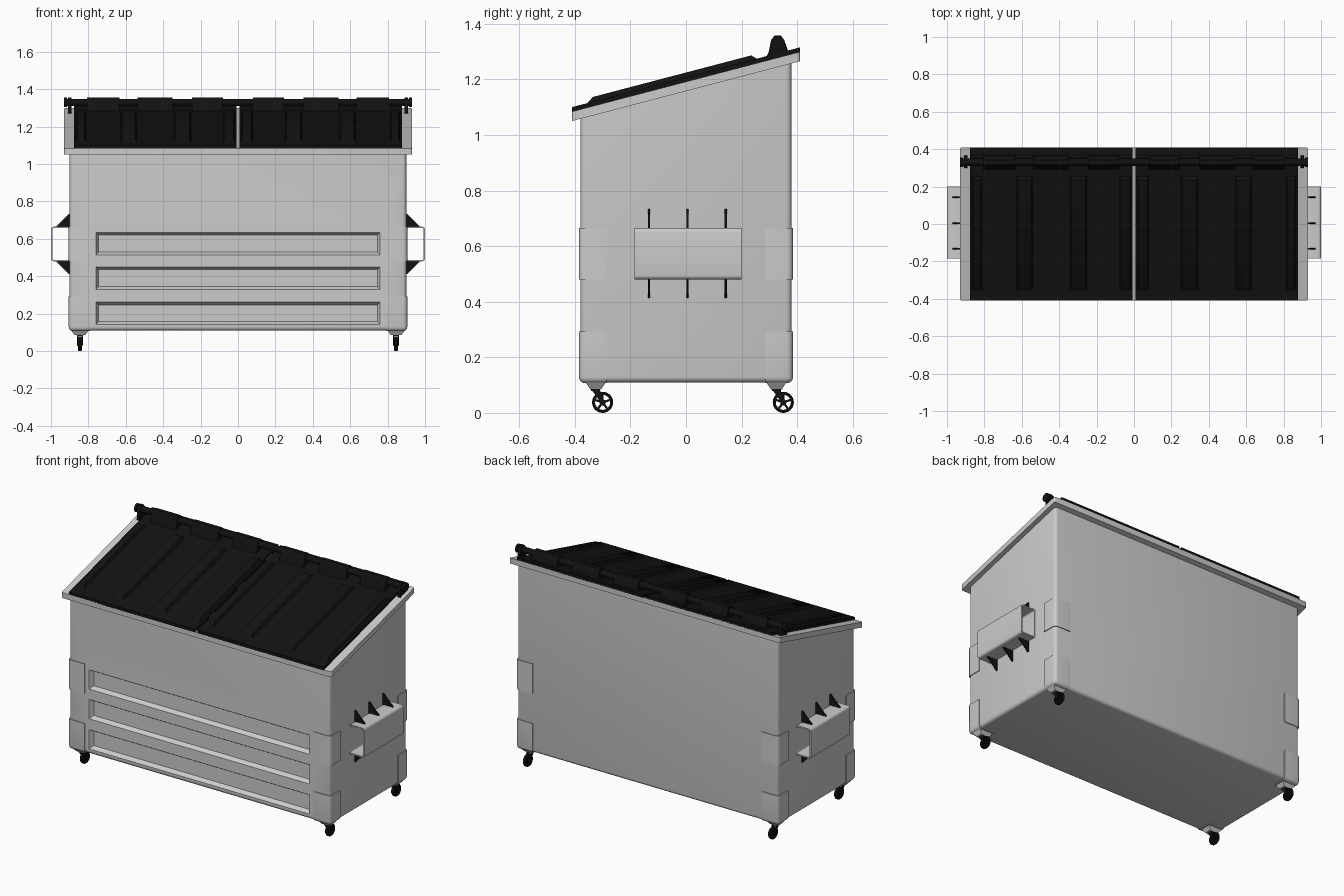
import bpy, bmesh, math
from mathutils import Vector

if "Cube" in bpy.data.objects:
    bpy.data.objects.remove(bpy.data.objects["Cube"])

black = bpy.data.materials.new("black_plastic")
black.diffuse_color = (0.006, 0.006, 0.006, 1)
black.use_nodes = True
black.node_tree.nodes["Principled BSDF"].inputs["Base Color"].default_value = black.diffuse_color


def finish(name, bm, mat=None, angle=35):
    bmesh.ops.recalc_face_normals(bm, faces=bm.faces[:])
    me = bpy.data.meshes.new(name)
    bm.to_mesh(me)
    bm.free()
    ob = bpy.data.objects.new(name, me)
    bpy.context.collection.objects.link(ob)
    if mat:
        me.materials.append(mat)
    me.shade_smooth()
    me.set_sharp_from_angle(angle=math.radians(angle))
    return ob


def hexa(bm, ring_a, ring_b):
    """Solid between two matching rings of points."""
    a = [bm.verts.new(p) for p in ring_a]
    b = [bm.verts.new(p) for p in ring_b]
    n = len(a)
    bm.faces.new(a)
    bm.faces.new(b[::-1])
    for i in range(n):
        bm.faces.new((a[i], b[i], b[(i + 1) % n], a[(i + 1) % n]))


def rect(x0, x1, y0, y1, z):
    return [(x0, y0, z), (x1, y0, z), (x1, y1, z), (x0, y1, z)]


def prism_x(bm, yz, x0, x1):
    hexa(bm, [(x0, y, z) for y, z in yz], [(x1, y, z) for y, z in yz])


def bevel(bm, test, r, seg=4):
    edges = [e for e in bm.edges if test(*[v.co for v in e.verts])]
    bmesh.ops.bevel(bm, geom=edges, offset=r, segments=seg, profile=0.5, affect='EDGES')


def slope(y):  # underside of the sloped rim
    return 1.05 + 0.262 * (y + 0.41)


def sloped(x0, x1, y0, y1, h):
    return [(x, y, slope(y) + h) for x, y, _ in rect(x0, x1, y0, y1, 0)]


def vertical(a, b):
    return abs(a.x - b.x) < 1e-4 and abs(a.y - b.y) < 1e-4


# body tub with rounded corners and bottom
bm = bmesh.new()
hexa(bm, rect(-0.9, 0.9, -0.38, 0.38, 0.11), sloped(-0.9, 0.9, -0.38, 0.38, 0.01))
bevel(bm, lambda a, b: vertical(a, b) or max(a.z, b.z) < 0.12, 0.02)
body = finish("body", bm)

# three recessed panels pressed into the front
bm = bmesh.new()
for z in (0.2025, 0.39, 0.575):
    def panel(y, hx, hz):
        return [(-hx, y, z - hz), (hx, y, z - hz), (hx, y, z + hz), (-hx, y, z + hz)]
    hexa(bm, panel(-0.39, 0.766, 0.066), panel(-0.355, 0.745, 0.045))
cutter = finish("panel_cutter", bm)
cutter.hide_render = True
mod = body.modifiers.new("panels", 'BOOLEAN')
mod.operation, mod.solver, mod.object = 'DIFFERENCE', 'EXACT', cutter
dg = bpy.context.evaluated_depsgraph_get()
body.data = bpy.data.meshes.new_from_object(body.evaluated_get(dg))
body.modifiers.clear()
bpy.data.objects.remove(cutter)
body.data.shade_smooth()
body.data.set_sharp_from_angle(angle=math.radians(30))

# sloped rim
bm = bmesh.new()
hexa(bm, sloped(-0.93, 0.93, -0.41, 0.41, 0), sloped(-0.93, 0.93, -0.41, 0.41, 0.034))
bevel(bm, vertical, 0.01, 3)
finish("rim", bm)

# reinforcing plates on the corners
for sx in (-1, 1):
    for sy in (-1, 1):
        for part, z0, z1 in (("upper", 0.48, 0.665), ("lower", 0.107, 0.293)):
            bm = bmesh.new()
            xs, ys = sorted((sx * 0.79, sx * 0.905)), sorted((sy * 0.285, sy * 0.385))
            hexa(bm, rect(*xs, *ys, z0), rect(*xs, *ys, z1))

            def outer(a, b):
                on_x = min(a.x * sx, b.x * sx) > 0.9
                on_y = min(a.y * sy, b.y * sy) > 0.38
                low = part == "lower" and max(a.z, b.z) < 0.12
                return (on_x and on_y) or (low and (on_x or on_y))
            bevel(bm, outer, 0.022)
            finish(part + "_corner_plate", bm)

# fork pockets: rounded tubes open front to back, with triangular gussets
for sx in (-1, 1):
    bm = bmesh.new()

    def outline(x0, x1, z0, z1, r):
        pts = []
        for cx, cz, a0 in ((x1 - r, z1 - r, 0), (x0 + r, z1 - r, 90),
                           (x0 + r, z0 + r, 180), (x1 - r, z0 + r, 270)):
            for i in range(5):
                a = math.radians(a0 + i * 22.5)
                pts.append((sx * (cx + r * math.cos(a)), cz + r * math.sin(a)))
        return pts
    loops = [[bm.verts.new((x, y, z)) for x, z in pts]
             for pts, y in ((outline(0.895, 1.0, 0.48, 0.665, 0.015), -0.185),
                            (outline(0.895, 1.0, 0.48, 0.665, 0.015), 0.2),
                            (outline(0.903, 0.992, 0.488, 0.657, 0.008), 0.2),
                            (outline(0.903, 0.992, 0.488, 0.657, 0.008), -0.185))]
    for k in range(4):
        p, q = loops[k], loops[(k + 1) % 4]
        for i in range(20):
            j = (i + 1) % 20
            bm.faces.new((p[i], p[j], q[j], q[i]))
    finish("fork_pocket", bm)

    bm = bmesh.new()
    for y in (-0.133, 0.005, 0.143):
        for z0, z1 in ((0.66, 0.733), (0.485, 0.413)):
            tri = [(0.895, z0), (0.97, z0), (0.97, z0 + (z1 - z0) * 0.1), (0.905, z1), (0.895, z1)]
            hexa(bm, [(sx * x, y - 0.004, z) for x, z in tri],
                 [(sx * x, y + 0.004, z) for x, z in tri])
    finish("pocket_gussets", bm, black)

# two lids with raised ribs and hinge lugs
rib_spans = ((0.015, 0.08), (0.25, 0.345), (0.54, 0.63), (0.81, 0.868))
lug_spans = ((0.075, 0.25), (0.345, 0.54), (0.63, 0.81))
lug = [(0.285, slope(0.285) + 0.04), (0.298, 1.3), (0.306, 1.34), (0.318, 1.357),
       (0.342, 1.357), (0.354, 1.34), (0.368, 1.3), (0.368, slope(0.368) + 0.04)]
for sx in (-1, 1):
    bm = bmesh.new()
    xs = sorted((sx * 0.007, sx * 0.878))
    hexa(bm, sloped(*xs, -0.41, 0.41, 0.03), sloped(*xs, -0.41, 0.41, 0.05))
    finish("lid", bm, black)
    bm = bmesh.new()
    for a, b in rib_spans:
        x0, x1 = sorted((sx * a, sx * b))
        hexa(bm, sloped(x0, x1, -0.36, 0.26, 0.045),
             sloped(x0 + 0.01, x1 - 0.01, -0.335, 0.235, 0.067))
    finish("lid_ribs", bm, black)
    bm = bmesh.new()
    for a, b in lug_spans:
        prism_x(bm, lug, sx * (a + 0.004), sx * (b - 0.004))
    finish("hinge_lugs", bm, black)

    # hinge rod end bracket
    bm = bmesh.new()
    prism_x(bm, [(0.298, 1.25), (0.306, 1.34), (0.318, 1.355), (0.342, 1.355),
                 (0.354, 1.34), (0.37, 1.27)], sx * 0.89, sx * 0.908)
    finish("hinge_bracket", bm, black)


def disc(r, x, cy, cz, n):
    return [(x, cy + r * math.cos(2 * math.pi * i / n), cz + r * math.sin(2 * math.pi * i / n))
            for i in range(n)]


# hinge rod with end caps
bm = bmesh.new()
hexa(bm, disc(0.019, -0.92, 0.33, 1.33, 20), disc(0.019, 0.92, 0.33, 1.33, 20))
for s in (-1, 1):
    hexa(bm, disc(0.026, s * 0.915, 0.33, 1.33, 20), disc(0.026, s * 0.93, 0.33, 1.33, 20))
finish("hinge_rod", bm, black)

# casters: mount, fork and spoked wheel
N = 28
for sx in (-1, 1):
    for y0 in (-0.325, 0.325):
        cx, wy, wz = sx * 0.845, y0 + 0.025, 0.038
        bm = bmesh.new()
        hexa(bm, rect(cx - 0.05, cx + 0.05, y0 - 0.04, y0 + 0.04, 0.115),
             rect(cx - 0.028, cx + 0.028, y0 - 0.02, y0 + 0.02, 0.085))
        finish("caster_mount", bm)

        bm = bmesh.new()
        hexa(bm, rect(cx - 0.015, cx + 0.015, y0 - 0.016, y0 + 0.016, 0.079),
             rect(cx - 0.015, cx + 0.015, y0 - 0.016, y0 + 0.016, 0.087))
        for s in (-1, 1):
            prism_x(bm, [(y0 - 0.016, 0.085), (y0 + 0.014, 0.085), (wy + 0.008, wz),
                         (wy, wz - 0.008), (wy - 0.007, wz)], cx + s * 0.0115, cx + s * 0.0155)
        finish("caster_fork", bm, black)

        bm = bmesh.new()
        section = [(0.027, -0.011), (0.034, -0.011), (0.038, -0.006),
                   (0.038, 0.006), (0.034, 0.011), (0.027, 0.011)]
        rings = [[bm.verts.new(p) for p in disc(r, cx + x, wy, wz, N)] for r, x in section]
        for k in range(6):
            p, q = rings[k], rings[(k + 1) % 6]
            for i in range(N):
                j = (i + 1) % N
                bm.faces.new((p[i], p[j], q[j], q[i]))
        hexa(bm, disc(0.011, cx - 0.012, wy, wz, 16), disc(0.011, cx + 0.012, wy, wz, 16))
        for i in range(5):
            a = 2 * math.pi * i / 5 + math.pi / 2
            d, n = Vector((math.cos(a), math.sin(a))), Vector((-math.sin(a), math.cos(a))) * 0.004
            c = Vector((wy, wz))
            prism_x(bm, [c + d * 0.008 - n, c + d * 0.029 - n, c + d * 0.029 + n, c + d * 0.008 + n],
                    cx - 0.006, cx + 0.006)
        finish("caster_wheel", bm, black)
